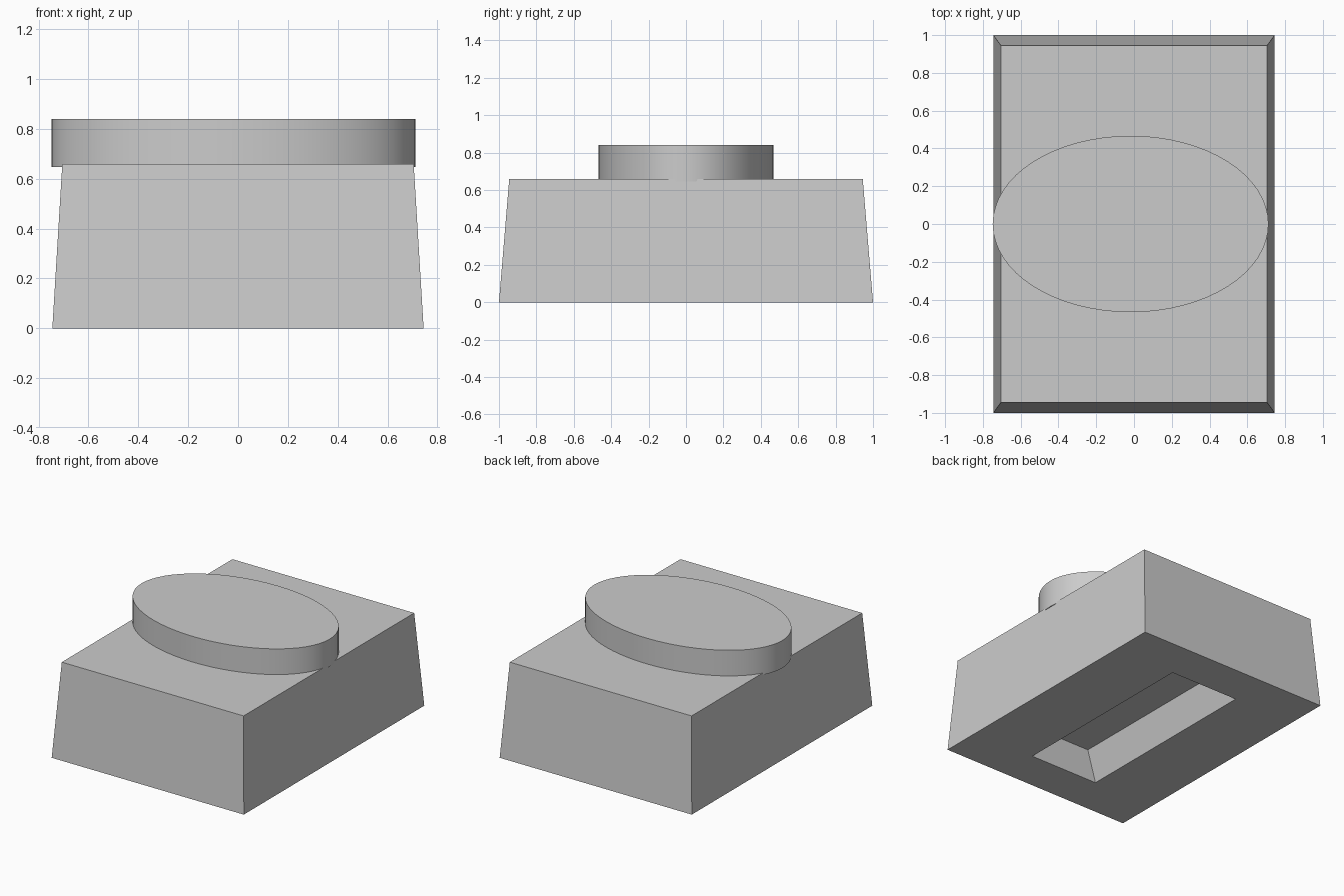
import bpy
import bmesh
import math

cube = bpy.data.objects.get("Cube")
if cube:
    bpy.data.objects.remove(cube, do_unlink=True)

grey = bpy.data.materials.new("light grey")
grey.use_nodes = True
grey.diffuse_color = (0.6, 0.6, 0.6, 1)
grey.node_tree.nodes["Principled BSDF"].inputs["Base Color"].default_value = (0.6, 0.6, 0.6, 1)


def rectangle(half_x, half_y, z):
    return [(sx * half_x, sy * half_y, z)
            for sx, sy in ((-1, -1), (1, -1), (1, 1), (-1, 1))]


def ellipse(centre_x, radius_x, radius_y, z, sides=64):
    angles = [math.tau * i / sides for i in range(sides)]
    return [(centre_x + radius_x * math.cos(a), radius_y * math.sin(a), z) for a in angles]


def skin(name, sections):
    """Join matching cross-sections in order and cap both ends."""
    bm = bmesh.new()
    rings = [[bm.verts.new(p) for p in section] for section in sections]
    for lower, upper in zip(rings, rings[1:]):
        for i in range(len(lower)):
            j = (i + 1) % len(lower)
            bm.faces.new((lower[i], lower[j], upper[j], upper[i]))
    bm.faces.new(reversed(rings[0]))
    bm.faces.new(rings[-1])
    bmesh.ops.recalc_face_normals(bm, faces=bm.faces)
    mesh = bpy.data.meshes.new(name)
    bm.to_mesh(mesh)
    bm.free()
    mesh.materials.append(grey)
    obj = bpy.data.objects.new(name, mesh)
    bpy.context.collection.objects.link(obj)
    return obj


# Tapered block, with a sloped rectangular pocket in its underside
skin("tapered_base", [
    rectangle(0.195, 0.70, 0.215),
    rectangle(0.268, 0.71, 0),
    rectangle(0.745, 1.0, 0),
    rectangle(0.705, 0.945, 0.66),
])

# Oval disc sunk slightly into the top
disc = skin("oval_disc", [
    ellipse(-0.018, 0.73, 0.467, 0.647),
    ellipse(-0.018, 0.73, 0.467, 0.84),
])
bpy.ops.object.select_all(action="DESELECT")
disc.select_set(True)
bpy.context.view_layer.objects.active = disc
bpy.ops.object.shade_smooth_by_angle(angle=math.radians(35))
